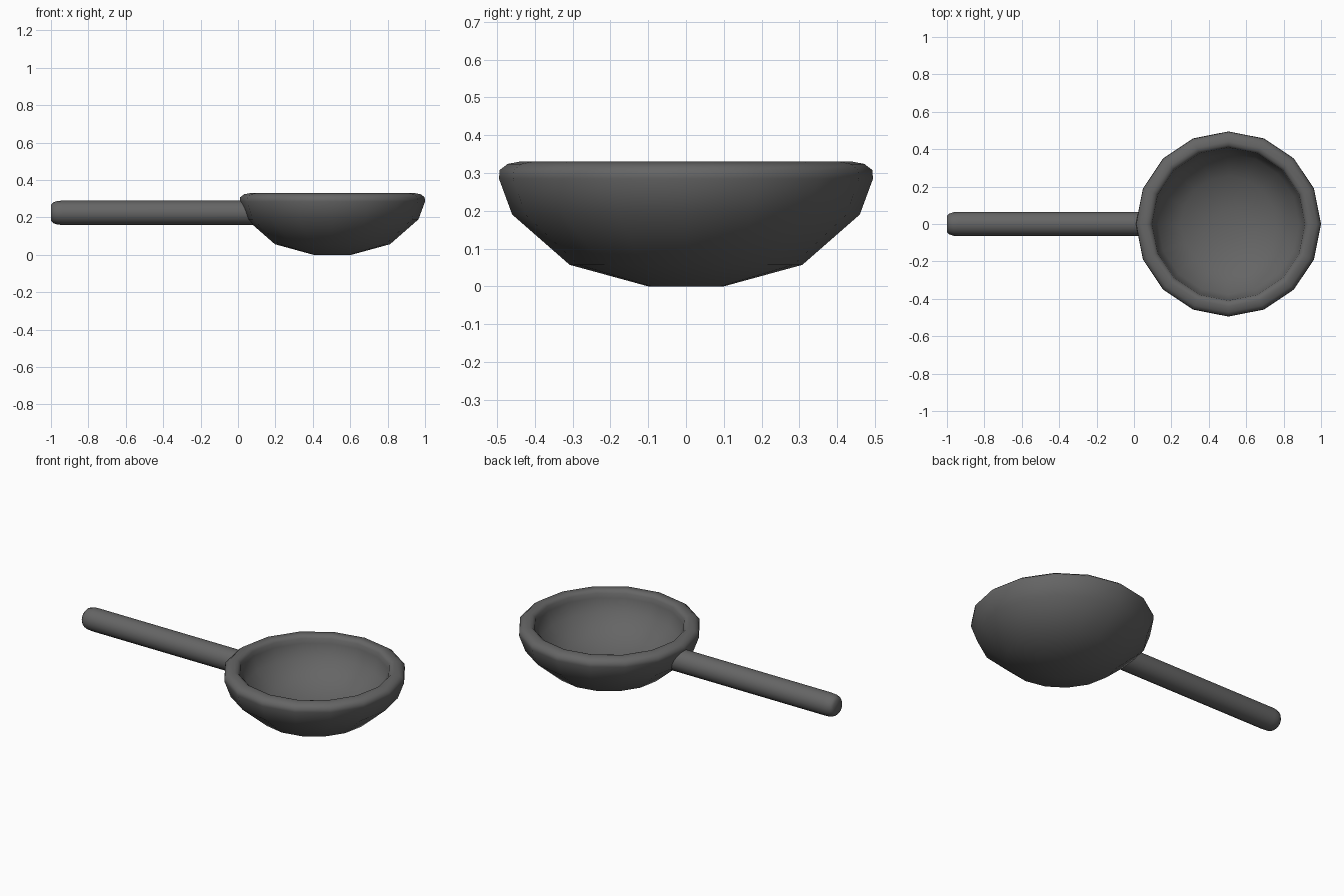
import bpy
import bmesh
from math import pi, cos, sin, radians
from mathutils import Matrix

cube = bpy.data.objects.get("Cube")
if cube:
    bpy.data.objects.remove(cube, do_unlink=True)

iron = bpy.data.materials.new("dark_grey_iron")
iron.use_nodes = True
colour = (0.13, 0.13, 0.13, 1.0)
iron.diffuse_color = colour
bsdf = iron.node_tree.nodes["Principled BSDF"]
bsdf.inputs["Base Color"].default_value = colour
bsdf.inputs["Roughness"].default_value = 0.6


def lathe(name, profile, sides, matrix, sharp_angle):
    """Revolve a (radius, height) profile about z, capping both ends."""
    bm = bmesh.new()
    rings = [[bm.verts.new((r * cos(2 * pi * i / sides), r * sin(2 * pi * i / sides), z))
              for i in range(sides)] for r, z in profile]
    for low, high in zip(rings, rings[1:]):
        for i in range(sides):
            j = (i + 1) % sides
            bm.faces.new((low[i], low[j], high[j], high[i]))
    bm.faces.new(rings[0][::-1])
    bm.faces.new(rings[-1])
    bm.transform(matrix)
    bmesh.ops.recalc_face_normals(bm, faces=bm.faces)
    mesh = bpy.data.meshes.new(name)
    bm.to_mesh(mesh)
    bm.free()
    mesh.materials.append(iron)
    obj = bpy.data.objects.new(name, mesh)
    bpy.context.collection.objects.link(obj)
    bpy.ops.object.select_all(action="DESELECT")
    obj.select_set(True)
    bpy.context.view_layer.objects.active = obj
    bpy.ops.object.shade_smooth_by_angle(angle=radians(sharp_angle))
    return obj


# Bowl: outer wall, rounded rim, then the hollow inside
bowl_profile = [
    (0.10, 0.0), (0.308, 0.057), (0.46, 0.19), (0.495, 0.285), (0.493, 0.308),
    (0.472, 0.324), (0.44, 0.33), (0.422, 0.326), (0.409, 0.312),
    (0.405, 0.285), (0.377, 0.21), (0.255, 0.115), (0.085, 0.075),
]
lathe("bowl", bowl_profile, 16, Matrix.Translation((0.505, 0, 0)), 50)

# Handle: straight round bar with a softened end, running into the bowl wall
handle_profile = [
    (0.043, 0.0), (0.056, 0.013), (0.063, 0.035), (0.065, 0.06), (0.065, 1.10),
]
lathe("handle", handle_profile, 16,
      Matrix.Translation((-1.0, 0, 0.225)) @ Matrix.Rotation(pi / 2, 4, "Y"), 50)
